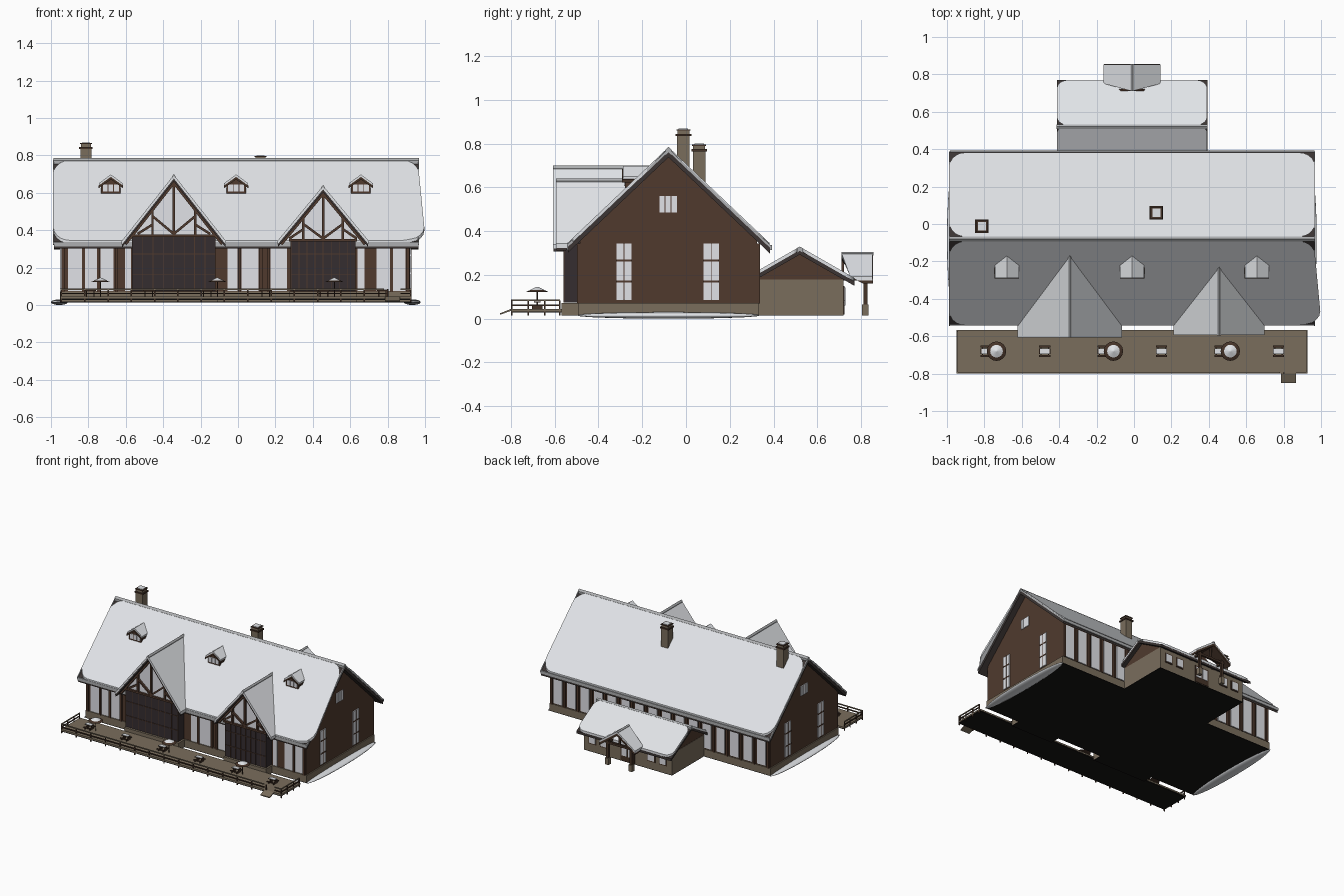
import bpy, bmesh, math
from mathutils import Matrix

if "Cube" in bpy.data.objects:
    bpy.data.objects.remove(bpy.data.objects["Cube"])


def material(name, r, g, b):
    m = bpy.data.materials.new(name)
    m.diffuse_color = (r, g, b, 1)
    m.use_nodes = True
    m.node_tree.nodes["Principled BSDF"].inputs["Base Color"].default_value = m.diffuse_color
    return m


SNOW = material("snow", 0.80, 0.82, 0.85)
PANE = material("pale_window", 0.77, 0.78, 0.82)
BROWN = material("brown_siding", 0.080, 0.042, 0.027)
TIMBER = material("dark_timber", 0.060, 0.033, 0.021)
ROOF = material("dark_roofing", 0.045, 0.036, 0.034)
TRIM = material("grey_trim", 0.42, 0.43, 0.44)
STONE = material("tan_stone", 0.195, 0.155, 0.108)
GLASS = material("dark_glass", 0.036, 0.027, 0.030)
UNDER = material("black_underside", 0.008, 0.007, 0.006)


def finish(name, bm, mat, smooth=False):
    bmesh.ops.recalc_face_normals(bm, faces=bm.faces[:])
    me = bpy.data.meshes.new(name)
    bm.to_mesh(me)
    bm.free()
    me.materials.append(mat)
    if smooth:
        for p in me.polygons:
            p.use_smooth = True
    ob = bpy.data.objects.new(name, me)
    bpy.context.collection.objects.link(ob)
    return ob


def add_prism(bm, pts, axis, a, b, end=None):
    """Extrude a 2D outline along an axis; 'end' bends the far cap in y."""
    def place(p, t):
        return {"x": (t, p[0], p[1]), "y": (p[0], t, p[1]), "z": (p[0], p[1], t)}[axis]
    near = [bm.verts.new(place(p, a)) for p in pts]
    far = [bm.verts.new(place(p, b)) for p in pts]
    if end:
        for v in far:
            v.co.y = end(v.co.z)
    n = len(pts)
    bm.faces.new(near)
    bm.faces.new(far[::-1])
    for i in range(n):
        bm.faces.new((near[i], far[i], far[(i + 1) % n], near[(i + 1) % n]))


def prism(name, mat, pts, axis, a, b, end=None):
    bm = bmesh.new()
    add_prism(bm, pts, axis, a, b, end)
    return finish(name, bm, mat)


def boxes(name, mat, items):
    """One object from boxes given as (x0, x1, y0, y1, z0, z1)."""
    bm = bmesh.new()
    for x0, x1, y0, y1, z0, z1 in items:
        add_prism(bm, [(x0, y0), (x1, y0), (x1, y1), (x0, y1)], "z", z0, z1)
    return finish(name, bm, mat)


def chevron(c, ridge, slope, h0, h1, t):
    a, b = ridge - slope * h0, ridge - slope * h1
    return [(c - h0, a), (c, ridge), (c + h1, b), (c + h1, b - t), (c, ridge - t), (c - h0, a - t)]


def snow_sheet(name, x0, x1, yc, ridge, slope, v0, v1, sign, rx, ry, t=0.016, sag=0):
    """Round-cornered snow slab lying on one roof slope; 'sag' bulges its right edge."""
    pts = []
    for cx, cy, k in ((x1 - rx, v1 - ry, 0), (x0 + rx, v1 - ry, 1), (x0 + rx, v0 + ry, 2), (x1 - rx, v0 + ry, 3)):
        for i in range(6):
            w = (k + i / 5) * math.pi / 2
            pts.append((cx + rx * math.cos(w), cy + ry * math.sin(w)))
    bm = bmesh.new()
    add_prism(bm, pts, "z", -0.004, t)
    for v in bm.verts:
        x, d, n = v.co
        if x > x1 - rx / 2:
            x += sag * math.exp(-((d - 0.39) / 0.1) ** 2)
        v.co = (x, yc + sign * d, ridge - slope * d + n)
    return finish(name, bm, SNOW)


def beams(name, mat, segs, w, y0, y1):
    """Timbers between points in the xz plane."""
    bm = bmesh.new()
    for (xa, za), (xb, zb) in segs:
        l = math.hypot(xb - xa, zb - za)
        dx, dz = -(zb - za) / l * w / 2, (xb - xa) / l * w / 2
        add_prism(bm, [(xa + dx, za + dz), (xb + dx, zb + dz), (xb - dx, zb - dz), (xa - dx, za - dz)], "y", y0, y1)
    return finish(name, bm, mat)


# Main hall
YC, RZ, SL = -0.08, 0.768, 0.948
X0, X1, YF, YB = -0.945, 0.92, -0.485, 0.325
prism("hall_walls", BROWN, [(YF, 0.07), (YB, 0.07), (YB, 0.365), (YC, 0.75), (YF, 0.365)], "x", X0, X1)
base = [(X0 - 0.008, X1 + 0.008, YF - 0.008, YB + 0.008), (-0.57, -0.11, -0.568, YF - 0.008), (0.275, 0.635, -0.568, YF - 0.008)]
boxes("stone_plinth", STONE, [b + (0.018, 0.072) for b in base])
boxes("underside", UNDER, [b + (0.014, 0.018) for b in base + [(-0.385, 0.365, YB + 0.008, 0.72)]])
prism("hall_roof", ROOF, chevron(YC, RZ, SL, 0.46, 0.465, 0.03), "x", -0.985, 0.965)
for sign, side, sag in ((-1, "front", 0.028), (1, "back", 0)):
    snow_sheet("hall_snow_" + side, -0.987, 0.968, YC, RZ, SL, 0.012, 0.462, sign, 0.085, 0.075, sag=sag)
prism("ridge_cap", TRIM, chevron(YC, RZ + 0.017, SL, 0.014, 0.014, 0.025), "x", -0.987, 0.967)
for i, x in enumerate((-0.989, 0.963)):
    prism("verge_trim_%d" % i, TRIM, chevron(YC, RZ + 0.010, SL, 0.465, 0.468, 0.014), "x", x, x + 0.006)
boxes("eave_trim", TRIM, [(-0.985, 0.965, y, y + 0.008, 0.314, 0.336) for y in (-0.544, 0.384)])

# Hall windows, front and back
front = [(-0.91, -0.835), (-0.82, -0.755), (-0.735, -0.665), (-0.605, -0.572), (-0.055, -0.003), (0.018, 0.11),
         (0.175, 0.262), (0.64, 0.675), (0.74, 0.815), (0.828, 0.895)]
boxes("front_windows", PANE, [(a, b, YF - 0.006, YF, 0.075, 0.335) for a, b in front])
back = [-0.93 + 0.1155 * i for i in range(16)]
boxes("back_windows", PANE, [(x + 0.022, x + 0.094, YB, YB + 0.006, 0.08, 0.335) for x in back])
boxes("back_posts", BROWN, [(x - 0.008, x + 0.008, YB, YB + 0.014, 0.07, 0.345) for x in back + [0.912]])
boxes("front_posts", BROWN, [(x - 0.008, x + 0.008, YF - 0.014, YF, 0.07, 0.345)
                             for x in (-0.935, -0.827, -0.745, -0.65, 0.008, 0.122, 0.163, 0.82, 0.908)])

# End wall windows with crossbars
for xs, side in ((X0 - 0.006, "left"), (X1, "right")):
    tall = [(-0.317, -0.25), (0.08, 0.15)]
    boxes("end_windows_" + side, PANE, [(xs, xs + 0.006, a, b, 0.085, 0.345) for a, b in tall]
          + [(xs, xs + 0.006, -0.122 + i * 0.028, -0.098 + i * 0.028, 0.485, 0.56) for i in range(3)])
    boxes("end_window_bars_" + side, BROWN,
          [(xs - 0.002, xs + 0.008, a, b, z, z + 0.009) for a, b in tall for z in (0.165, 0.262)]
          + [(xs - 0.002, xs + 0.008, (a + b) / 2 - 0.0015, (a + b) / 2 + 0.0015, 0.085, 0.345) for a, b in tall])


def hits_roof(z):
    return YC - (RZ - z) / SL + 0.012


# Glazed front bays with timber gables
for tag, c, hw, ridge, sl, half, yf, top in (("left", -0.343, 0.222, 0.680, 1.27, 0.277, -0.605, 0.37),
                                             ("right", 0.455, 0.172, 0.622, 1.21, 0.24, -0.592, 0.345)):
    boxes("bay_glass_" + tag, GLASS, [(c - hw, c + hw, -0.556, YF, 0.075, top)])
    boxes("bay_mullions_" + tag, BROWN,
          [(c - hw + 2 * hw * i / 8 - 0.002, c - hw + 2 * hw * i / 8 + 0.002, -0.560, -0.555, 0.075, top) for i in range(9)]
          + [(c - hw, c + hw, -0.560, -0.555, z, z + 0.004) for z in (0.16, 0.27)])
    under = ridge - 0.02
    w = (under - top) / sl
    prism("bay_gable_" + tag, PANE, [(c - w, top), (c + w, top), (c, under)], "y", -0.556, -0.545)
    prism("bay_roof_" + tag, ROOF, chevron(c, ridge, sl, half, half, 0.02), "y", yf, 0, hits_roof)
    prism("bay_snow_" + tag, SNOW, chevron(c, ridge + 0.016, sl, half + 0.003, half + 0.003, 0.02), "y", yf - 0.002, 0, hits_roof)
    prism("bay_ridge_cap_" + tag, TRIM, chevron(c, ridge + 0.020, sl, 0.010, 0.010, 0.012), "y", yf - 0.003, 0, hits_roof)
    q = w * 0.5
    zq = under - sl * q
    segs = [((c - hw - 0.01, top), (c + hw + 0.01, top)), ((c, top), (c, under))]
    for s in (-1, 1):
        segs += [((c + s * q, top), (c + s * q, zq)), ((c, top + 0.01), (c + s * q, zq - 0.04)),
                 ((c + s * half * 0.93, under - 0.008 - sl * half * 0.93), (c, under - 0.008)),
                 ((c + s * q, top + 0.06), (c + s * w * 0.85, top + 0.01))]
    beams("bay_truss_" + tag, BROWN, segs, 0.013, -0.572, -0.554)

# Small roof dormers
for i, x in enumerate((-0.68, -0.01, 0.657)):
    prism("dormer_body_%d" % i, BROWN, [(x - 0.052, 0.575), (x + 0.052, 0.575), (x + 0.052, 0.645), (x, 0.68), (x - 0.052, 0.645)],
          "y", -0.278, 0, hits_roof)
    prism("dormer_roof_%d" % i, TIMBER, chevron(x, 0.685, 0.72, 0.066, 0.066, 0.014), "y", -0.292, 0, hits_roof)
    prism("dormer_snow_%d" % i, SNOW, chevron(x, 0.698, 0.74, 0.064, 0.064, 0.014), "y", -0.288, 0, hits_roof)
    boxes("dormer_window_%d" % i, PANE, [(x + a, x + a + 0.026, -0.283, -0.278, 0.607, 0.645) for a in (-0.043, -0.013, 0.017)])

# Chimneys
for i, (x, y, z0, top) in enumerate(((-0.813, -0.012, 0.66, 0.87), (0.12, 0.06, 0.60, 0.80))):
    boxes("chimney_%d" % i, STONE, [(x - 0.029, x + 0.029, y - 0.029, y + 0.029, z0, top - 0.035),
                                    (x - 0.027, x + 0.027, y - 0.027, y + 0.027, top - 0.025, top - 0.010)])
    boxes("chimney_bands_%d" % i, TIMBER, [(x - 0.036, x + 0.036, y - 0.036, y + 0.036, top - 0.035, top - 0.025),
                                           (x - 0.032, x + 0.032, y - 0.032, y + 0.032, top - 0.010, top - 0.004)])
    boxes("chimney_snow_%d" % i, SNOW, [(x - 0.022, x + 0.022, y - 0.022, y + 0.022, top - 0.006, top)])

# Back annex
AY, AZ, AS = 0.52, 0.313, 0.57
boxes("annex_walls", STONE, [(-0.385, 0.365, YB, 0.72, 0.018, 0.18)])
prism("annex_gable", BROWN, [(YB, 0.18), (0.72, 0.18), (AY, 0.295), (YB, 0.19)], "x", -0.383, 0.363)
prism("annex_roof", ROOF, chevron(AY, AZ, AS, 0.193, 0.25, 0.02), "x", -0.413, 0.392)
snow_sheet("annex_snow_front", -0.412, 0.391, AY, AZ, AS, 0.008, 0.19, -1, 0.025, 0.025)
snow_sheet("annex_snow_back", -0.412, 0.391, AY, AZ, AS, 0.008, 0.250, 1, 0.06, 0.045)
prism("annex_ridge_cap", TRIM, chevron(AY, AZ + 0.017, AS, 0.013, 0.013, 0.02), "x", -0.415, 0.394)
wx = [-0.31, -0.21, 0.19, 0.29]
boxes("annex_window_frames", TIMBER, [(x - 0.034, x + 0.034, 0.72, 0.725, 0.075, 0.15) for x in wx] + [(-0.07, 0.05, 0.72, 0.725, 0.02, 0.15)])
boxes("annex_windows", PANE, [(x - 0.026, x + 0.026, 0.72, 0.728, 0.083, 0.142) for x in wx]
      + [(a, a + 0.045, 0.72, 0.728, 0.06, 0.14) for a in (-0.06, -0.005)])

# Annex porch, its back edge following the annex roof at the sides
def porch_end(z):
    return max(0.71, AY + (AZ + 0.012 - z) / AS)


prism("porch_roof", TIMBER, chevron(-0.01, 0.288, 0.72, 0.15, 0.15, 0.018), "y", 0.855, 0, porch_end)
prism("porch_snow", SNOW, chevron(-0.01, 0.303, 0.72, 0.152, 0.152, 0.018), "y", 0.853, 0, porch_end)
prism("porch_ridge_cap", TRIM, chevron(-0.01, 0.306, 0.72, 0.010, 0.010, 0.01), "y", 0.71, 0.856)
prism("porch_gable", BROWN, [(-0.11, 0.19), (0.09, 0.19), (-0.01, 0.27)], "y", 0.71, 0.722)
boxes("porch_posts", TIMBER, [(x - 0.009, x + 0.009, 0.811, 0.829, 0.06, 0.20) for x in (-0.11, 0.09)]
      + [(-0.125, 0.105, 0.812, 0.828, 0.175, 0.19), (-0.016, -0.004, 0.812, 0.828, 0.18, 0.275)]
      + [(x - 0.007, x + 0.007, 0.70, 0.825, 0.175, 0.19) for x in (-0.11, 0.09)])
boxes("porch_pedestals", STONE, [(x - 0.015, x + 0.015, 0.805, 0.835, 0.015, 0.065) for x in (-0.11, 0.09)])

# Terrace deck, step and railing
boxes("deck", STONE, [(-0.948, 0.928, -0.80, -0.567, 0.034, 0.045)])
boxes("deck_underside", UNDER, [(-0.946, 0.926, -0.798, -0.569, 0.028, 0.034)])
prism("deck_step", STONE, [(-0.85, 0.018), (-0.80, 0.036), (-0.80, 0.045), (-0.85, 0.025)], "x", 0.785, 0.865)
posts = [(x - 0.004, x + 0.004, -0.799, -0.793, 0.015, 0.085) for x in [-0.944 + i * 1.868 / 15 for i in range(16)]]
rail, lower = [], []
for z, group in ((0.058, lower), (0.080, rail)):
    group += [(-0.948, 0.78, -0.80, -0.792, z, z + 0.007), (0.87, 0.928, -0.80, -0.792, z, z + 0.007)]
    group += [(x, x + 0.007, -0.80, -0.575, z, z + 0.007) for x in (-0.948, 0.921)]
for x in (-0.947, 0.922):
    posts += [(x, x + 0.005, y, y + 0.007, 0.015, 0.084) for y in (-0.725, -0.65, -0.58)]
boxes("deck_posts", TIMBER, posts)
boxes("deck_lower_rail", TIMBER, lower)
boxes("deck_top_rail", STONE, rail)

# Picnic tables with snowy tops
tables = [-0.79 + 0.3125 * i for i in range(6)]
parts = []
for x in tables:
    parts += [(x - 0.03, x + 0.03, -0.695, -0.665, 0.074, 0.079)]
    parts += [(x - 0.03, x + 0.03, y, y + 0.011, 0.058, 0.063) for y in (-0.711, -0.66)]
    parts += [(x + s - 0.003, x + s + 0.003, -0.705, -0.655, 0.045, 0.06) for s in (-0.02, 0.02)]
    parts += [(x + s - 0.003, x + s + 0.003, -0.683, -0.677, 0.055, 0.076) for s in (-0.02, 0.02)]
boxes("picnic_tables", TIMBER, parts)
boxes("picnic_table_snow", SNOW, [(x - 0.026, x + 0.026, -0.694, -0.666, 0.079, 0.082) for x in tables])

# Parasols
for i, x in enumerate((-0.735, -0.11, 0.515)):
    for name, mat, r, z, h in (("parasol_pole", TIMBER, 0.003, 0.045, 0.08), ("parasol_canopy", TIMBER, 0.052, 0.122, 0.022),
                               ("parasol_snow", SNOW, 0.034, 0.131, 0.015)):
        bm = bmesh.new()
        bmesh.ops.create_cone(bm, cap_ends=True, segments=16, radius1=r, radius2=0.003, depth=h,
                              matrix=Matrix.Translation((x, -0.68, z + h / 2)))
        finish("%s_%d" % (name, i), bm, mat)

# Snow drifts along both end walls
for side, x in (("left", -0.955), ("right", 0.932)):
    bm = bmesh.new()
    bmesh.ops.create_uvsphere(bm, u_segments=24, v_segments=10, radius=1,
                              matrix=Matrix.Translation((x, -0.08, 0.015)) @ Matrix.Diagonal((0.045, 0.42, 0.015, 1)))
    finish("snow_drift_" + side, bm, SNOW, True)
